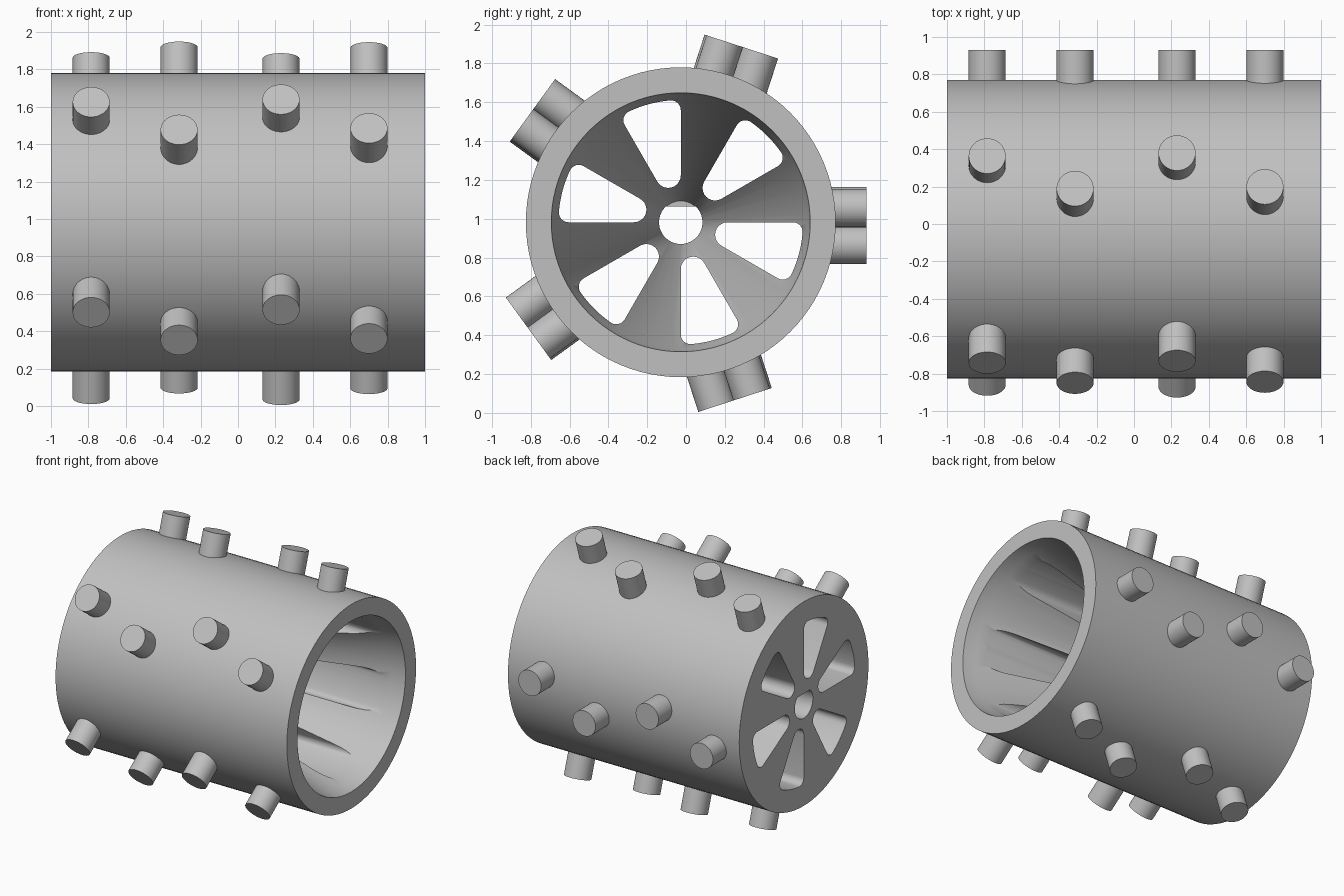
import bpy, bmesh
from math import sin, cos, pi, radians, asin
from mathutils import Vector, Matrix

if "Cube" in bpy.data.objects:
    bpy.data.objects.remove(bpy.data.objects["Cube"], do_unlink=True)

CENTRE = Vector((0, -0.027, 0.982))   # drum axis runs along x

grey = bpy.data.materials.new("plain grey")
grey.use_nodes = True
grey.diffuse_color = (0.53, 0.53, 0.53, 1)
grey.node_tree.nodes["Principled BSDF"].inputs["Base Color"].default_value = (0.53, 0.53, 0.53, 1)


def make_object(name, bm):
    bmesh.ops.recalc_face_normals(bm, faces=bm.faces)
    mesh = bpy.data.meshes.new(name)
    bm.to_mesh(mesh)
    bm.free()
    mesh.materials.append(grey)
    obj = bpy.data.objects.new(name, mesh)
    obj.location = CENTRE
    bpy.context.collection.objects.link(obj)
    return obj


def select_only(obj):
    bpy.ops.object.select_all(action='DESELECT')
    obj.select_set(True)
    bpy.context.view_layer.objects.active = obj


def bridge(bm, a, b):
    n = len(a)
    for i in range(n):
        bm.faces.new((a[i], a[(i + 1) % n], b[(i + 1) % n], b[i]))


def prism(bm, outline, x0, x1):
    """Extrude a (y, z) outline along x."""
    ends = [[bm.verts.new((x, y, z)) for y, z in outline] for x in (x0, x1)]
    bridge(bm, *ends)
    for end in ends:
        bm.faces.new(end)


def arc(cy, cz, r, a0, a1, n):
    return [(cy + r * cos(a0 + (a1 - a0) * i / n), cz + r * sin(a0 + (a1 - a0) * i / n))
            for i in range(n + 1)]


# Drum: turned profile (x, radius) with a lip and a deep conical cavity
profile = [(-1, 0.798), (1, 0.798), (1, 0.667), (0.9, 0.65), (-0.9, 0.11)]
SIDES = 96
bm = bmesh.new()
rings = [[bm.verts.new((x, r * cos(2 * pi * i / SIDES), r * sin(2 * pi * i / SIDES)))
          for i in range(SIDES)] for x, r in profile]
for a, b in zip(rings, rings[1:]):
    bridge(bm, a, b)
bm.faces.new(rings[0])
bm.faces.new(rings[-1])
drum = make_object("drum", bm)

# Cutter: six rounded wedge slots between the spokes
HALF = radians(15)
OUTER, CORNER, TIP = 0.63, 0.05, 0.25
reach = OUTER - CORNER
swing = HALF - asin(CORNER / reach)
bm = bmesh.new()
for k in range(6):
    mid = radians(45 + 60 * k)
    low, high = mid - swing, mid + swing
    outline = arc(reach * cos(low), reach * sin(low), CORNER, mid - HALF - pi / 2, low, 6)
    outline += arc(0, 0, OUTER, low, high, 8)[1:-1]
    outline += arc(reach * cos(high), reach * sin(high), CORNER, high, mid + HALF + pi / 2, 6)
    outline += arc(TIP * cos(mid), TIP * sin(mid), TIP * sin(HALF),
                   mid + HALF + pi / 2, mid - HALF + 3 * pi / 2, 10)
    prism(bm, outline, -1.2, 1.2)

# Cutter: shaft hole with a flat at the top
flat = asin(0.08 / 0.112)
prism(bm, arc(0, 0, 0.112, pi - flat, 2 * pi + flat, 32), -1.2, 1.2)
cutter = make_object("slot_cutter", bm)
cutter.hide_render = True

cut = drum.modifiers.new("slots", 'BOOLEAN')
cut.operation = 'DIFFERENCE'
cut.solver = 'EXACT'
cut.object = cutter
select_only(drum)
bpy.ops.object.modifier_apply(modifier=cut.name)
bpy.data.objects.remove(cutter, do_unlink=True)
bpy.ops.object.shade_smooth_by_angle(angle=radians(30))

# Pegs: five rows of four, staggered sideways about each row line
PEGS = [(-0.785, -0.10), (-0.315, 0.083), (0.23, -0.117), (0.70, 0.073)]
INNER_END, TIP_END = 0.72, 0.957
for row in range(5):
    bm = bmesh.new()
    for x, offset in PEGS:
        place = (Matrix.Rotation(2 * pi * row / 5, 4, 'X')
                 @ Matrix.Translation((x, (INNER_END + TIP_END) / 2, offset))
                 @ Matrix.Rotation(pi / 2, 4, 'X'))
        bmesh.ops.create_cone(bm, cap_ends=True, segments=40, radius1=0.099, radius2=0.099,
                              depth=TIP_END - INNER_END, matrix=place)
    pegs = make_object(f"peg_row_{row + 1}", bm)
    select_only(pegs)
    bpy.ops.object.shade_smooth_by_angle(angle=radians(30))
